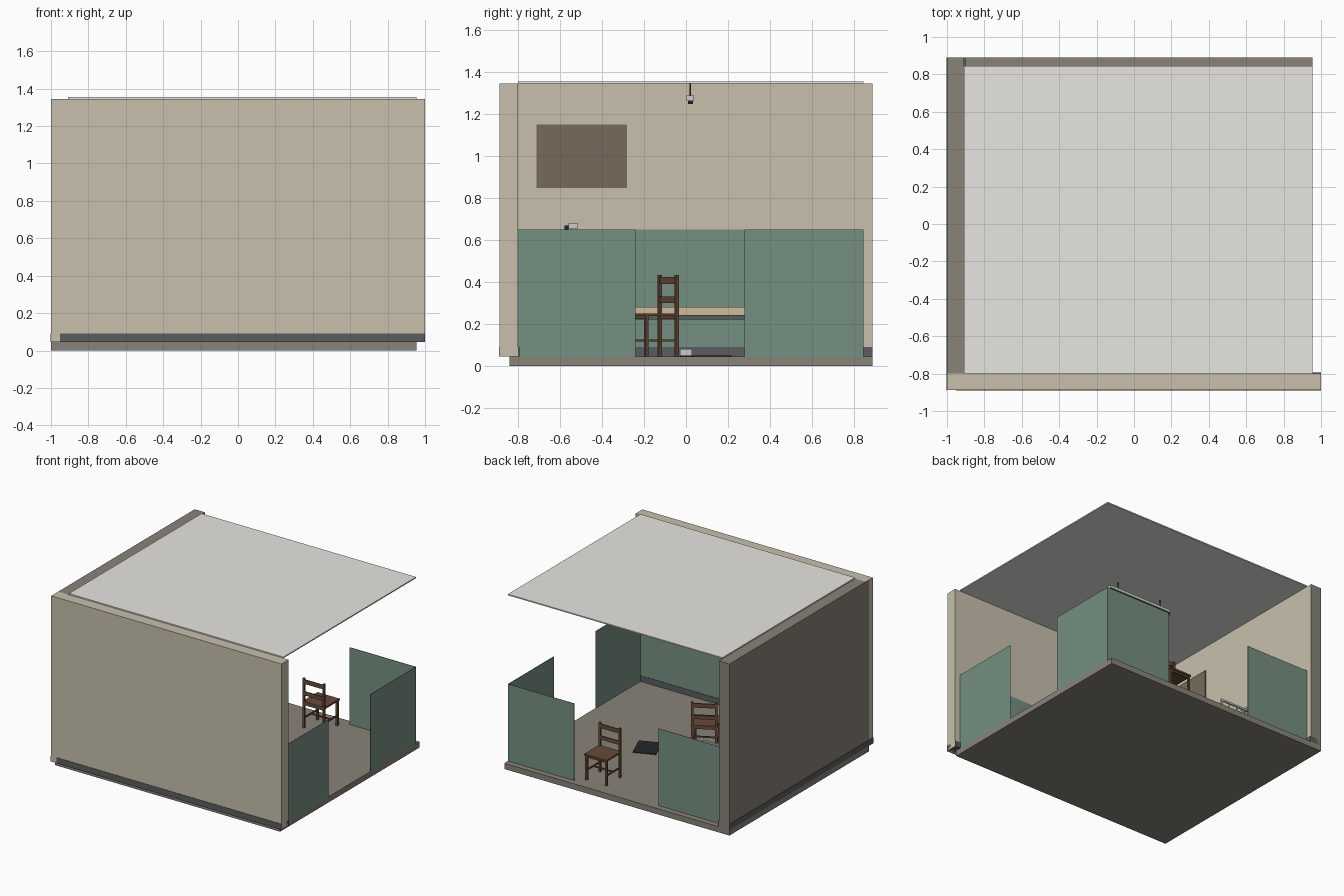
import bpy, bmesh, math
from mathutils import Matrix, Vector

if "Cube" in bpy.data.objects:
    bpy.data.objects.remove(bpy.data.objects["Cube"])


def mat(name, r, g, b):
    m = bpy.data.materials.new(name)
    m.diffuse_color = (r, g, b, 1)
    m.use_nodes = True
    m.node_tree.nodes["Principled BSDF"].inputs["Base Color"].default_value = m.diffuse_color
    return m


PLASTER = mat("plaster", 0.58, 0.53, 0.42)
CONCRETE = mat("concrete", 0.25, 0.23, 0.19)
GREEN = mat("green_paint", 0.18, 0.28, 0.22)
SKIRT = mat("skirting_paint", 0.10, 0.107, 0.112)
WOOD = mat("wood", 0.14, 0.07, 0.04)
BOARD = mat("board_brown", 0.18, 0.145, 0.105)
LINEN = mat("linen", 0.62, 0.50, 0.33)
BLACK = mat("black", 0.02, 0.02, 0.022)
WHITE = mat("white_metal", 0.75, 0.75, 0.72)
CEIL = mat("ceiling_paint", 0.8, 0.79, 0.76)


def boxes(name, spans, material, matrix=None):
    """One object made of boxes, each given as x0, x1, y0, y1, z0, z1."""
    bm = bmesh.new()
    for x0, x1, y0, y1, z0, z1 in spans:
        m = Matrix.Translation(((x0 + x1) / 2, (y0 + y1) / 2, (z0 + z1) / 2))
        m = m @ Matrix.Diagonal((x1 - x0, y1 - y0, z1 - z0, 1))
        bmesh.ops.create_cube(bm, size=1, matrix=m)
    me = bpy.data.meshes.new(name)
    bm.to_mesh(me)
    bm.free()
    me.materials.append(material)
    ob = bpy.data.objects.new(name, me)
    if matrix:
        ob.matrix_world = matrix
    bpy.context.collection.objects.link(ob)
    return ob


F = 0.045      # floor level
TOP = 1.346    # wall top
XL, XR, YF, YB = -0.908, 0.955, -0.80, 0.845   # inner faces of the room

# Shell: floor, two walls, ceiling
boxes("floor", [(-1, XR, -0.842, 0.89, 0, F)], CONCRETE)
boxes("front_wall", [(-1, 1, -0.888, YF, F, TOP)], PLASTER)
left = boxes("left_wall", [(-1, XL, -0.842, 0.89, F, TOP)], CONCRETE)
left.data.materials.append(PLASTER)
for p in left.data.polygons:
    if p.normal.x > 0.5:
        p.material_index = 1
boxes("ceiling", [(XL, XR, YF, YB, TOP, 1.355)], CEIL)

# Skirting wraps both faces of each wall
boxes("front_skirting", [(-0.953, 1, -0.891, YF + 0.006, F, 0.09)], SKIRT)
boxes("left_skirting", [(-1.0, XL + 0.006, -0.842, 0.89, F, 0.09),
                        (-1.003, -1.0, -0.89, 0.89, F, 0.09)], SKIRT)

# Green dado panels: full on the walls, gapped on the open sides
T = 0.003
H = 0.65
boxes("front_dado", [(XL, XR, YF, YF + T, F, H)], GREEN)
boxes("left_dado", [(XL, XL + T, YF, YB, F, H)], GREEN)
boxes("right_dado", [(XR - T, XR, YF, -0.24, F, H),
                     (XR - T, XR, 0.28, YB, F, H)], GREEN)
boxes("back_dado", [(XL, -0.355, YB - T, YB, F, H),
                    (0.38, XR, YB - T, YB, F, H)], GREEN)

# Dark board on the left wall
boxes("wall_board", [(XL, XL + 0.006, -0.713, -0.282, 0.848, 1.15)], BOARD)

# Hanging tube lamp
LX, LY = -0.03, 0.02
boxes("lamp_housing", [(LX - 0.28, LX + 0.28, LY - 0.018, LY + 0.018, 1.266, 1.288)], WHITE)
boxes("lamp_tube", [(LX - 0.28, LX + 0.28, LY - 0.011, LY + 0.013, 1.248, 1.266)], BLACK)
boxes("lamp_wires", [(LX + s - 0.003, LX + s + 0.003, LY - 0.003, LY + 0.003, 1.288, TOP)
                     for s in (-0.195, 0.195)], BLACK)

# Small wall lamp by the bed
boxes("wall_lamp", [(XL, XL + 0.10, -0.56, -0.515, 0.655, 0.68)], WHITE)
boxes("wall_lamp_head", [(XL + 0.04, XL + 0.09, -0.58, -0.56, 0.648, 0.67)], BLACK)

# Bed against the left wall
BX0, BX1, BY0, BY1 = -0.89, -0.45, -0.62, 0.44
boxes("mattress", [(BX0 + 0.015, BX1 - 0.015, BY0 + 0.02, BY1 - 0.02, 0.242, 0.28)], LINEN)
boxes("bed_frame", [(x, x + 0.015, BY0, BY1, 0.222, 0.242) for x in (BX0, BX1 - 0.015)]
      + [(BX0, BX1, BY0 + 0.1, BY1 - 0.1, 0.23, 0.242)], SKIRT)
ends = []
for y, top in ((BY0, 0.38), (BY1 - 0.014, 0.43)):
    for x in (BX0, BX1 - 0.014):
        ends.append((x, x + 0.014, y, y + 0.014, F, top))
    ends.append((BX0, BX1, y, y + 0.014, top - 0.014, top))
    ends.append((BX0, BX1, y, y + 0.014, 0.222, 0.236))
    for i in range(1, 6):
        x = BX0 + i * (BX1 - BX0) / 6
        ends.append((x - 0.003, x + 0.003, y + 0.004, y + 0.010, 0.236, top - 0.014))
boxes("bed_ends", ends, WHITE)

# Things on the floor
boxes("floor_box", [(-0.52, -0.45, -0.028, 0.028, F, 0.08)], WHITE)
boxes("floor_mat", [(-0.085, 0.085, -0.10, 0.10, 0, 0.005)], BLACK,
      Matrix.Translation((0.27, 0.095, F)) @ Matrix.Rotation(math.radians(22), 4, 'Z'))


# Wooden chair, facing +y before it is turned
def chair(name, x, y, angle):
    p = 0.008
    parts = [(-0.097, 0.097, -0.09, 0.095, 0.193, 0.206)]
    for sx in (-0.086, 0.086):
        parts.append((sx - p, sx + p, -0.094, -0.078, 0, 0.388))
        parts.append((sx - p, sx + p, 0.072, 0.088, 0, 0.193))
        parts.append((sx - 0.005, sx + 0.005, -0.08, 0.075, 0.072, 0.082))
    parts.append((-0.086, 0.086, -0.006, 0.004, 0.072, 0.082))
    for z0, z1 in ((0.255, 0.285), (0.345, 0.378)):
        parts.append((-0.086, 0.086, -0.09, -0.082, z0, z1))
    parts.append((-0.08, 0.08, 0.075, 0.085, 0.178, 0.193))
    parts.append((-0.08, 0.08, -0.09, -0.082, 0.178, 0.193))
    boxes(name, parts, WOOD,
          Matrix.Translation((x, y, F)) @ Matrix.Rotation(math.radians(angle), 4, 'Z'))


chair("back_chair", 0.23, 0.70, 0)
chair("middle_chair", -0.06, -0.16, 208)
